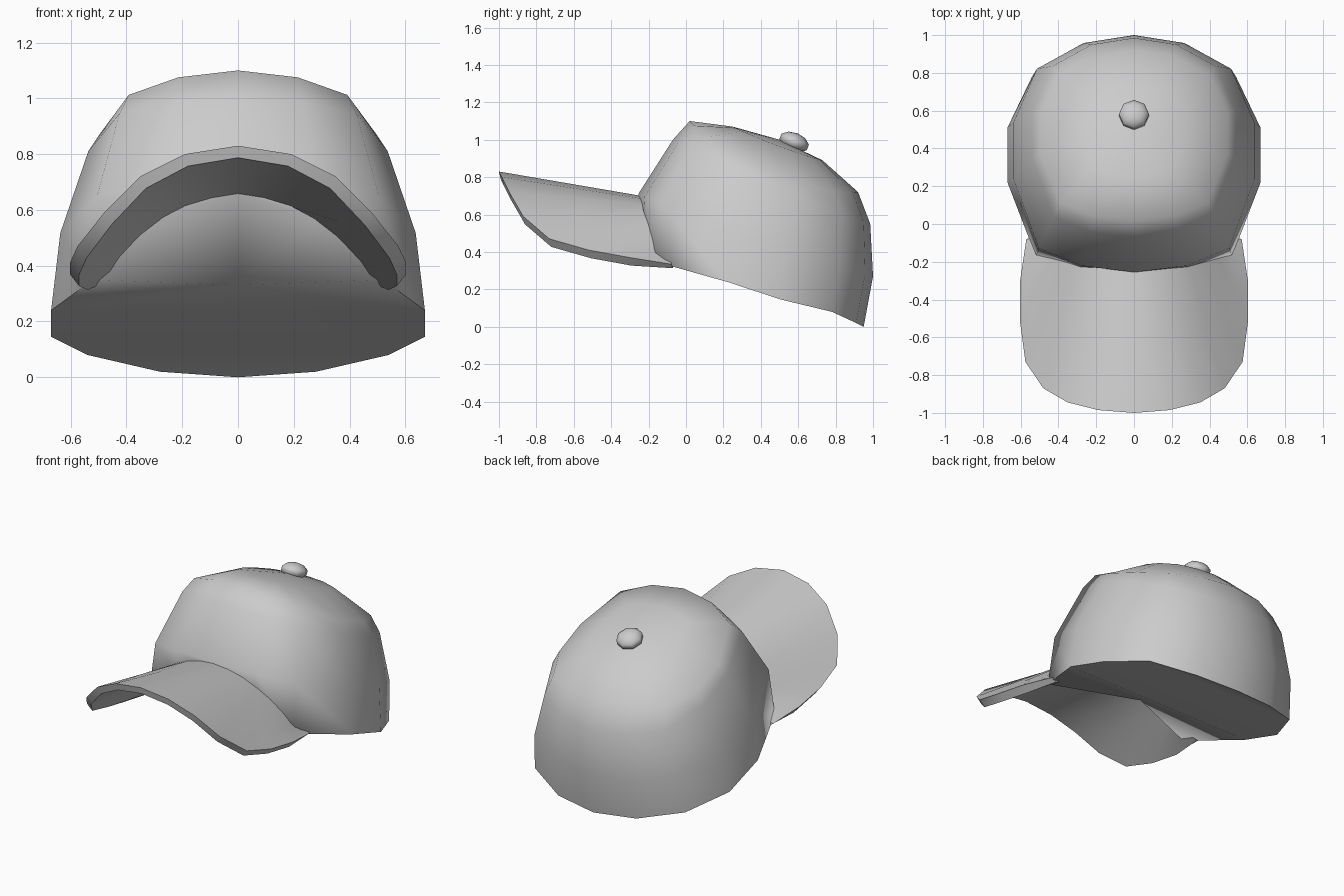
import bpy, bmesh, math
from mathutils import Vector

if "Cube" in bpy.data.objects:
    bpy.data.objects.remove(bpy.data.objects["Cube"])


def finish(name, bm, angle=45):
    bmesh.ops.recalc_face_normals(bm, faces=bm.faces[:])
    me = bpy.data.meshes.new(name)
    bm.to_mesh(me)
    bm.free()
    ob = bpy.data.objects.new(name, me)
    bpy.context.collection.objects.link(ob)
    bpy.ops.object.select_all(action='DESELECT')
    ob.select_set(True)
    bpy.context.view_layer.objects.active = ob
    bpy.ops.object.shade_smooth_by_angle(angle=math.radians(angle))
    return ob


def mirrored(half):
    """Half outline, centre to +x side -> full row from -x to +x."""
    return [(-x, y, z) for x, y, z in reversed(half[1:])] + list(half)


# Crown: 14-sided slanted rings, from the rim to the top
rim_half = [(0, .95, .0), (.28, .91, .02), (.54, .78, .08), (.67, .51, .145),
            (.67, .22, .24), (.52, -.17, .35), (.29, -.23, .57), (0, -.25, .66)]
# half width, back (y, z), front (y, z), sideways droop
rings = [(.637, (1.0, .27), (-.255, .71), .05),
         (.537, (.985, .55), (-.07, 1.0), .05),
         (.495, (.92, .72), (.02, 1.1), .32),
         (.27, (.73, .89), (.25, 1.07), .15)]
# extra rounding of the front corners on the upper rings: width factor, shift back
rounding = {5: (1.02, .035), 6: (1.0, .01)}


def ring_half(w, back, front, droop):
    pts = []
    for i, (x, y, z) in enumerate(rim_half):
        wide, shift = rounding.get(i, (1, 0))
        t = (y + .25) / 1.2 + shift
        px = x * w / .67 * wide
        pts.append((px, front[0] + t * (back[0] - front[0]),
                    front[1] + t * (back[1] - front[1]) - droop * px * px))
    return pts


bm = bmesh.new()
loops = []
for half in [rim_half] + [ring_half(*r) for r in rings]:
    full = half + [(-x, y, z) for x, y, z in reversed(half[1:-1])]
    loops.append([bm.verts.new(p) for p in full])
n = len(loops[0])
for a, b in zip(loops, loops[1:]):
    for i in range(n):
        j = (i + 1) % n
        bm.faces.new((a[i], a[j], b[j], b[i]))
# top
tip = bm.verts.new((0, .5, 1.0))
for i in range(n):
    bm.faces.new((loops[-1][i], loops[-1][(i + 1) % n], tip))
# closed underside: flat strips at the back, rising to the brim at the front
rim = loops[0]
bm.faces.new((rim[0], rim[1], rim[-1]))
for i in range(1, 4):
    bm.faces.new((rim[i], rim[i + 1], rim[-i - 1], rim[-i]))
mid = bm.verts.new((0, .06, .33))
for i in range(4, 10):
    bm.faces.new((rim[i], rim[i + 1], mid))
bm.faces.new((rim[10], rim[4], mid))
finish("crown", bm, 62)

# Brim: arched strip lofted from the crown to the outer edge, with thickness
outer = mirrored([(0, -1.0, .83), (.19, -.985, .80), (.35, -.945, .72), (.48, -.87, .59),
                  (.575, -.73, .47), (.603, -.52, .41), (.603, -.30, .37), (.57, -.08, .335)])
inner = mirrored([(0, -.24, .70), (.10, -.235, .685), (.20, -.22, .655), (.29, -.21, .61),
                  (.37, -.19, .55), (.44, -.17, .48), (.48, -.14, .42), (.50, -.07, .365)])
bm = bmesh.new()
cols, rows = len(outer), 3
top, low = [], []
for r in range(rows):
    t = r / (rows - 1)
    pts = [Vector(a).lerp(Vector(b), t) for a, b in zip(inner, outer)]
    top.append([bm.verts.new(p) for p in pts])
    # thinner at the two ends, where the brim merges into the rim
    thick = [.022 if c in (0, len(pts) - 1) else .043 for c in range(len(pts))]
    low.append([bm.verts.new((p.x * .945, p.y + .01 * t, p.z - d))
                for p, d in zip(pts, thick)])
for g in (top, low):
    for r in range(rows - 1):
        for c in range(cols - 1):
            bm.faces.new((g[r][c], g[r][c + 1], g[r + 1][c + 1], g[r + 1][c]))
border = ([(0, c) for c in range(cols)] + [(r, cols - 1) for r in range(1, rows)]
          + [(rows - 1, c) for c in range(cols - 2, -1, -1)]
          + [(r, 0) for r in range(rows - 2, 0, -1)])
for (r, c), (s, d) in zip(border, border[1:] + border[:1]):
    bm.faces.new((top[r][c], top[s][d], low[s][d], low[r][c]))
finish("brim", bm)

# Button on the top, tilted with the slope
bm = bmesh.new()
bmesh.ops.create_uvsphere(bm, u_segments=8, v_segments=5, radius=1)
button = finish("top_button", bm, 65)
button.scale = (.083, .083, .05)
button.rotation_euler = (math.radians(-22), 0, 0)
button.location = (0, .578, .988)
